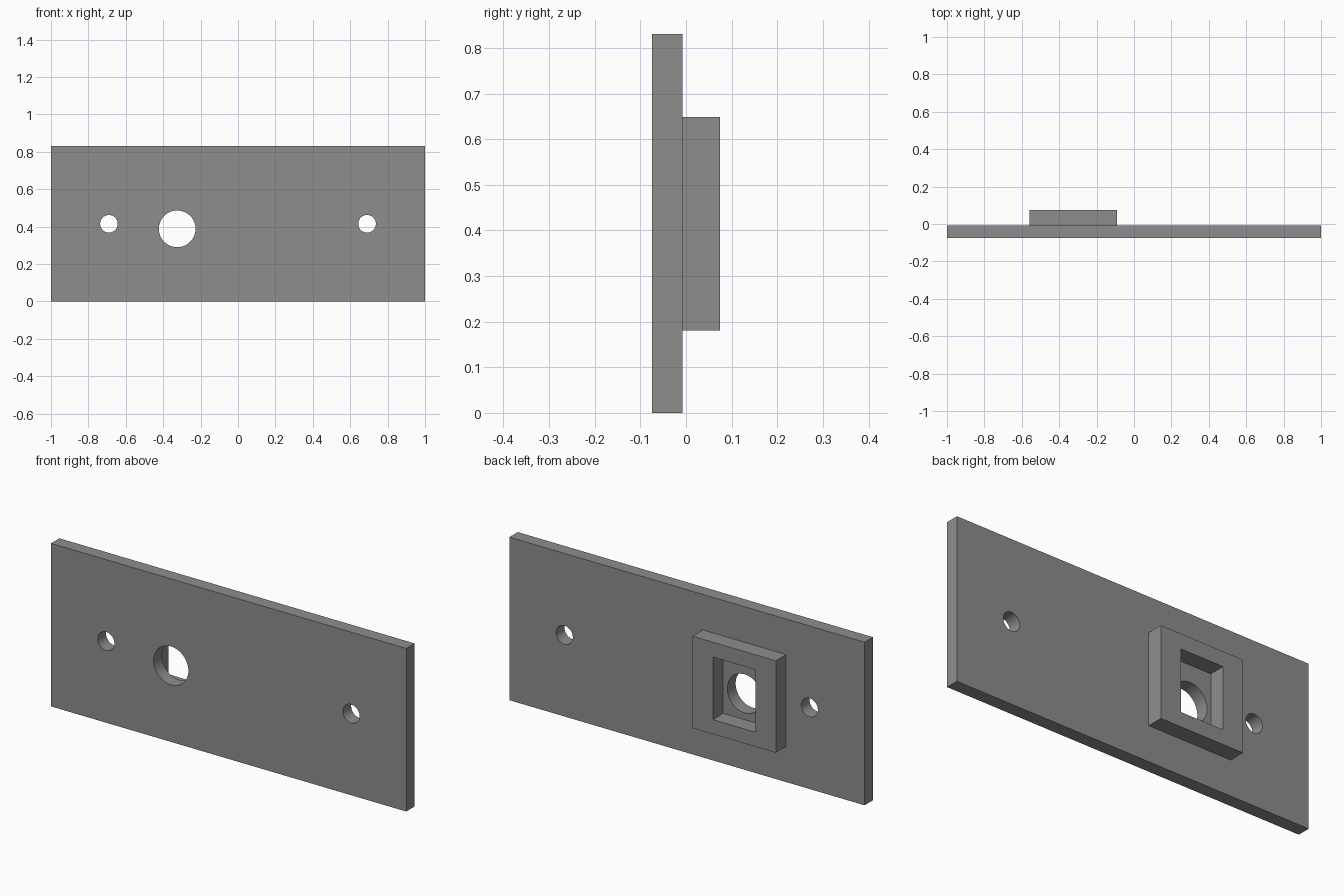
import bpy
import math

if "Cube" in bpy.data.objects:
    bpy.data.objects.remove(bpy.data.objects["Cube"])

grey = bpy.data.materials.new("mid_grey")
grey.diffuse_color = (0.27, 0.27, 0.27, 1)
grey.use_nodes = True
grey.node_tree.nodes["Principled BSDF"].inputs["Base Color"].default_value = grey.diffuse_color


def box(name, x, y, z):
    """Box spanning the given (min, max) ranges."""
    bpy.ops.mesh.primitive_cube_add(size=1, location=[sum(r) / 2 for r in (x, y, z)])
    ob = bpy.context.object
    ob.name = name
    ob.scale = [r[1] - r[0] for r in (x, y, z)]
    bpy.ops.object.transform_apply(location=True, rotation=False, scale=True)
    ob.data.materials.append(grey)
    return ob


def drill(name, x, z, radius):
    """Round cutter running front to back."""
    bpy.ops.mesh.primitive_cylinder_add(vertices=64, radius=radius, depth=0.4,
                                        location=(x, -0.04, z),
                                        rotation=(math.pi / 2, 0, 0))
    ob = bpy.context.object
    ob.name = name
    ob.data.materials.append(grey)
    return ob


def cut(target, cutter):
    """Subtract the cutter, then remove it."""
    mod = target.modifiers.new("cut", 'BOOLEAN')
    mod.operation = 'DIFFERENCE'
    mod.solver = 'EXACT'
    mod.object = cutter
    bpy.context.view_layer.objects.active = target
    bpy.ops.object.modifier_apply(modifier=mod.name)
    bpy.data.objects.remove(cutter)


# Main plate with two screw holes and one large hole
plate = box("mounting_plate", (-1, 1), (-0.075, -0.008), (0, 0.83))
for x, z, r in ((-0.69, 0.415, 0.047), (0.69, 0.415, 0.047), (-0.325, 0.388, 0.098)):
    cut(plate, drill("hole_cutter", x, z, r))

# Raised square frame on the back with a rectangular opening
frame = box("rear_frame", (-0.558, -0.09), (-0.008, 0.075), (0.181, 0.649))
cut(frame, box("opening_cutter", (-0.444, -0.204), (-0.1, 0.2), (0.255, 0.573)))

# Smooth hole walls, crisp edges
for ob in (plate, frame):
    bpy.ops.object.select_all(action='DESELECT')
    ob.select_set(True)
    bpy.context.view_layer.objects.active = ob
    bpy.ops.object.shade_smooth_by_angle(angle=math.radians(30))
